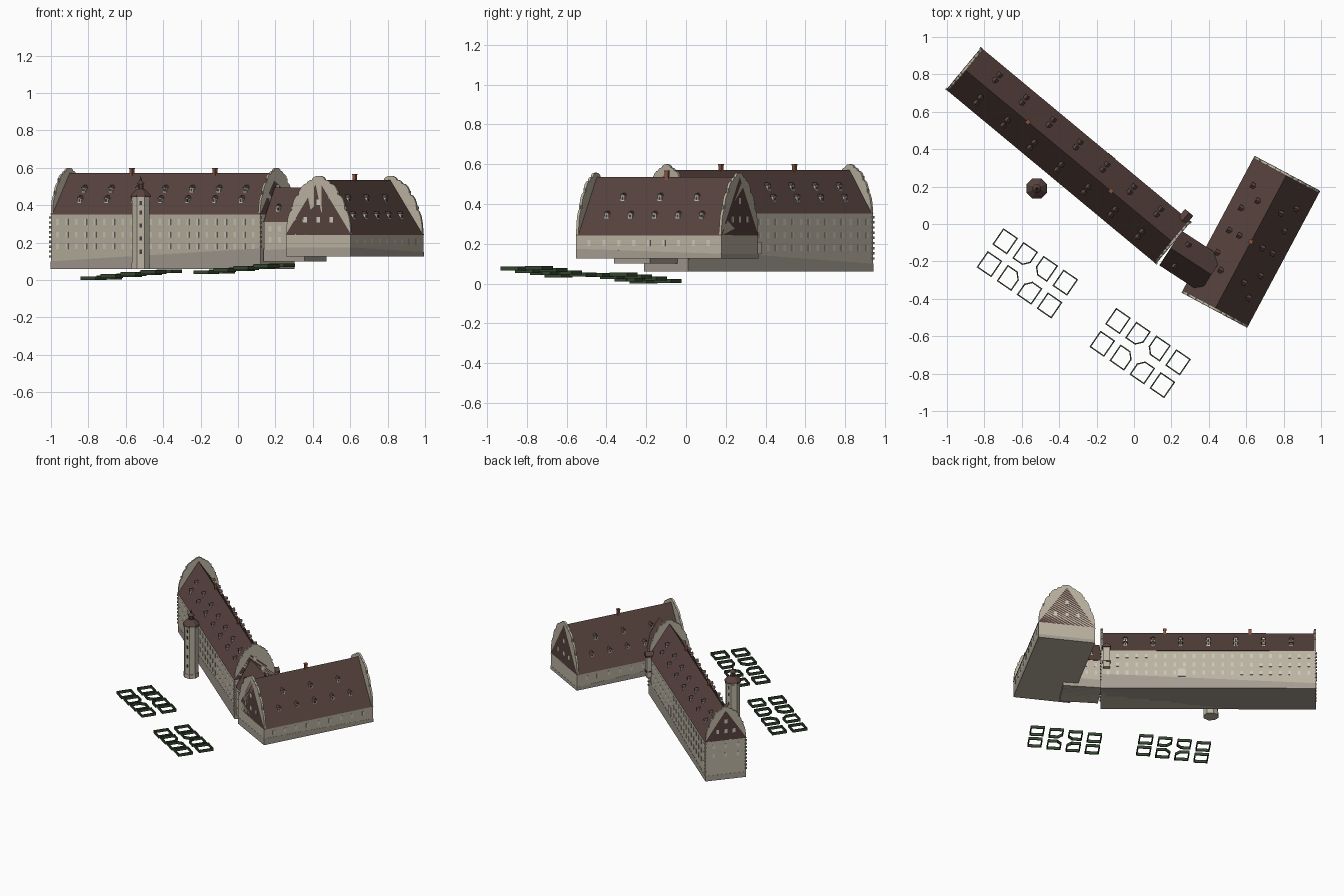
import bpy, bmesh
from math import cos, sin, pi, radians
from mathutils import Matrix, Vector

if "Cube" in bpy.data.objects:
    bpy.data.objects.remove(bpy.data.objects["Cube"])

def material(name, rgb):
    m = bpy.data.materials.new(name)
    m.diffuse_color = (*rgb, 1)
    m.use_nodes = True
    m.node_tree.nodes["Principled BSDF"].inputs["Base Color"].default_value = m.diffuse_color
    return m

WALL = material("plaster", (.50, .45, .36))
BASE = material("plinth", (.38, .34, .29))
ROOF = material("roof_tile", (.095, .055, .048))
TRIM = material("window_frame", (.60, .57, .50))
DARK = material("dark_glass", (.05, .05, .055))
BRICK = material("brick", (.25, .09, .05))
HEDGE = material("hedge", (.035, .065, .03))

def prism(bm, pts, vec):
    """Closed prism from a planar outline swept along vec."""
    lo = [bm.verts.new(p) for p in pts]
    hi = [bm.verts.new(Vector(p) + Vector(vec)) for p in pts]
    n = len(pts)
    bm.faces.new(lo)
    bm.faces.new(hi[::-1])
    for i in range(n):
        j = (i + 1) % n
        bm.faces.new((lo[i], hi[i], hi[j], lo[j]))

def box(bm, x, y, z, sx, sy, sz):
    """Box centred on x, y and standing on z."""
    a, b = sx / 2, sy / 2
    prism(bm, [(x - a, y - b, z), (x + a, y - b, z), (x + a, y + b, z), (x - a, y + b, z)], (0, 0, sz))

def finish(bm, name, mat, matrix=Matrix()):
    bmesh.ops.recalc_face_normals(bm, faces=bm.faces)
    me = bpy.data.meshes.new(name)
    bm.to_mesh(me)
    bm.free()
    me.materials.append(mat)
    ob = bpy.data.objects.new(name, me)
    ob.matrix_world = matrix
    bpy.context.collection.objects.link(ob)
    return ob

def frame(x, y, deg):
    return Matrix.Translation((x, y, 0)) @ Matrix.Rotation(radians(deg), 4, 'Z')

def gable_outline(w, z0, z1):
    """Scalloped gable: quarter-round lobes stepping up to the peak."""
    knots = [(1, 0), (.82, .42), (.60, .68), (.36, .87), (.2, .93), (0, 1)]
    half = [(1, 0)]
    for (a, b), (c, d) in zip(knots, knots[1:]):
        for k in range(1, 5):
            t = k * pi / 8
            half.append((c + (a - c) * cos(t), b + (d - b) * sin(t)))
    half = [(u * w, z0 + v * (z1 - z0)) for u, v in half]
    return half + [(-u, z) for u, z in half[-2::-1]]

def wing(name, mat4, length, w, z0, eave, ridge, plinth):
    """Wall block, sloping plinth band and pitched roof; w is the half width."""
    h = length / 2
    bm = bmesh.new()
    box(bm, 0, 0, z0, length, 2 * w, eave - z0)
    finish(bm, name + "_walls", WALL, mat4)
    bm = bmesh.new()
    e = h + .001
    prism(bm, [(-e, -w - .001, z0), (e, -w - .001, z0), (e, -w - .001, plinth[1]),
               (-e, -w - .001, plinth[0])], (0, 2 * w + .002, 0))
    finish(bm, name + "_plinth", BASE, mat4)
    bm = bmesh.new()
    o = .004
    prism(bm, [(-h, -w - o, eave - o), (-h, w + o, eave - o), (-h, 0, ridge)], (length, 0, 0))
    finish(bm, name + "_roof", ROOF, mat4)

def gables(name, mat4, ends, w, eave, top):
    bm = bmesh.new()
    for x in ends:
        prism(bm, [(x - .007, y, z) for y, z in gable_outline(w, eave, top)], (.014, 0, 0))
        for s in (-1, 1):
            box(bm, x, s * w * .6, eave + (top - eave) * .68, .008, .008, .02)
            box(bm, x, s * w * .84, eave + (top - eave) * .42, .008, .008, .016)
    finish(bm, name + "_gables", WALL, mat4)
    # attic windows in the gables
    bm = bmesh.new()
    for x in ends:
        for k, v in ((-.4, .2), (0, .2), (.4, .2), (0, .5)):
            box(bm, x, k * w, eave + v * (top - eave), .018, .02, .03)
    finish(bm, name + "_gable_windows", TRIM, mat4)

def dormers(name, mat4, spots, w, eave, ridge):
    """spots: (x, side, z) where z is the dormer sill height on the roof."""
    body, cap, glass = bmesh.new(), bmesh.new(), bmesh.new()
    run = w / (ridge - eave)
    for x, s, z in spots:
        y = s * (w - (z - eave) * run)
        d = -s * .034 * run
        a, h = .011, .027
        prism(body, [(x - a, y, z), (x + a, y, z), (x + a, y, z + h), (x - a, y, z + h)], (0, d, 0))
        yo = y + s * .003
        prism(cap, [(x - .015, yo, z + h), (x + .015, yo, z + h), (x, yo, z + h + .014)],
              (0, d * 1.4, 0))
        box(glass, x, y, z + .006, .012, .002, .016)
    finish(body, name + "_dormers", TRIM, mat4)
    finish(cap, name + "_dormer_roofs", ROOF, mat4)
    finish(glass, name + "_dormer_panes", DARK, mat4)

def windows(name, mat4, xs, ys, zs, sx=.018, sz=.03):
    bm = bmesh.new()
    for x in xs:
        for y in ys:
            for z in zs:
                box(bm, x, y, z, sx, .004, sz)
    finish(bm, name + "_windows", TRIM, mat4)

def chimneys(name, mat4, xs, z0, z1):
    bm = bmesh.new()
    for x in xs:
        box(bm, x, 0, z0, .018, .018, z1 - z0)
        box(bm, x, 0, z1 - .006, .022, .022, .006)
    finish(bm, name + "_chimneys", BRICK, mat4)

# Long main wing
M = frame(-.35, .365, -39.7)
wing("main", M, 1.456, .142, .06, .355, .572, (.10, .17))
gables("main", M, (-.721, .721), .142, .355, .60)
cols = [-.56 + i * .187 for i in range(7)]
dormers("main", M, [(x, s, z) for x in cols for s in (-1, 1) for z in (.41, .466)], .142, .355, .572)
windows("main", M, [-.68 + i * 1.36 / 21 for i in range(22)], (-.142, .142), (.165, .228, .295))
chimneys("main", M, (-.282, .295), .54, .60)
bm = bmesh.new()
for x in (-.728, .728):
    for y in (-.142, .142):
        for k in range(9):
            box(bm, x, y, .12 + k * .026, .012, .012, .012)
finish(bm, "main_quoins", BASE, M)
bm = bmesh.new()
box(bm, .18, .142, .15, .05, .012, .06)
finish(bm, "main_back_door", TRIM, M)
# end windows on the short walls
bm = bmesh.new()
for y in (-.085, 0, .085):
    for z in (.228, .295):
        box(bm, -.728, y, z, .004, .018, .03)
finish(bm, "main_end_windows", TRIM, M)

# Small bay on the back wall
bm = bmesh.new()
box(bm, .69, .155, .21, .05, .036, .15)
finish(bm, "bay", WALL, M)
bm = bmesh.new()
box(bm, .69, .157, .36, .058, .044, .012)
prism(bm, [(.661, .179, .372), (.719, .179, .372), (.69, .179, .395)], (0, -.06, 0))
box(bm, .69, .157, .25, .054, .04, .008)
finish(bm, "bay_roof", ROOF, M)

# Linking block, running into the east wing roof
L = frame(.305, -.20, -33)
wing("link", L, .26, .106, .10, .315, .495, (.16, .17))
dormers("link", L, [(-.06, -1, .365), (-.06, 1, .365)], .106, .315, .495)
windows("link", L, (-.09, -.03), (-.106, .106), (.20, .26))

# East wing
E = frame(.625, -.095, 61.9)
wing("east", E, .828, .195, .125, .245, .535, (.175, .15))
gables("east", E, (-.407, .407), .195, .245, .557)
spots = [(-.27 + i * .135, s, .325) for i in range(5) for s in (-1, 1)]
spots += [(x, s, .415) for x in (-.21, 0, .21) for s in (-1, 1)]
dormers("east", E, spots, .195, .245, .535)
windows("east", E, [-.34 + i * .085 for i in range(9)], (-.195, .195), (.19,))
chimneys("east", E, (0,), .50, .568)

# Detached octagonal stair tower
T = frame(-.52, .19, 22.5)
def stack(name, mat, rings):
    bm = bmesh.new()
    for r0, r1, z0, z1 in rings:
        bmesh.ops.create_cone(bm, cap_ends=True, segments=8, radius1=r0, radius2=r1, depth=z1 - z0,
                              matrix=Matrix.Translation((0, 0, (z0 + z1) / 2)))
    finish(bm, name, mat, T)
stack("tower_shaft", WALL, [(.051, .051, .06, .45), (.054, .054, .06, .09), (.054, .054, .425, .435)])
stack("tower_roof", ROOF, [(.059, .056, .445, .455), (.056, .022, .455, .487), (.017, .017, .487, .513),
                           (.024, .008, .513, .53), (.008, .001, .53, .555)])
bm = bmesh.new()
for z in (.14, .21, .28, .35, .40):
    box(bm, 0, -.047, z, .012, .004, .022)
    box(bm, 0, .047, z, .012, .004, .022)
finish(bm, "tower_windows", DARK, frame(-.52, .19, 0))

# Hedge parterres: eight outlined plots each, terraced along the slope
def plot_outline(cx, cy, a, b, cut):
    pts = []
    for sx, sy in ((-1, -1), (1, -1), (1, 1), (-1, 1)):
        x, y = cx + sx * a, cy + sy * b
        if cut == (sx, sy):
            p, q = (x - sx * a * .65, y), (x, y - sy * b * .65)
            pts += [p, q] if sx * sy < 0 else [q, p]
        else:
            pts.append((x, y))
    return pts

def parterre(name, mat4, z0):
    bm = bmesh.new()
    for i in range(4):
        for sy in (-1, 1):
            cut = ((1, -sy) if i == 1 else (-1, -sy)) if i in (1, 2) else None
            pts = plot_outline((i - 1.5) * .13, sy * .074, .044, .049, cut)
            z = z0 + i * .011 + (.004 if sy > 0 else 0)
            for p, q in zip(pts, pts[1:] + pts[:1]):
                p, q = Vector(p), Vector(q)
                d = (q - p).normalized() * .0035
                n = Vector((-d.y, d.x))
                ring = [p - d - n, q + d - n, q + d + n, p - d + n]
                prism(bm, [(v.x, v.y, z) for v in ring], (0, 0, .02))
    finish(bm, name, HEDGE, mat4)

parterre("west_parterre", frame(-.57, -.264, -34.5), 0)
parterre("east_parterre", frame(.033, -.69, -34.5), .032)
